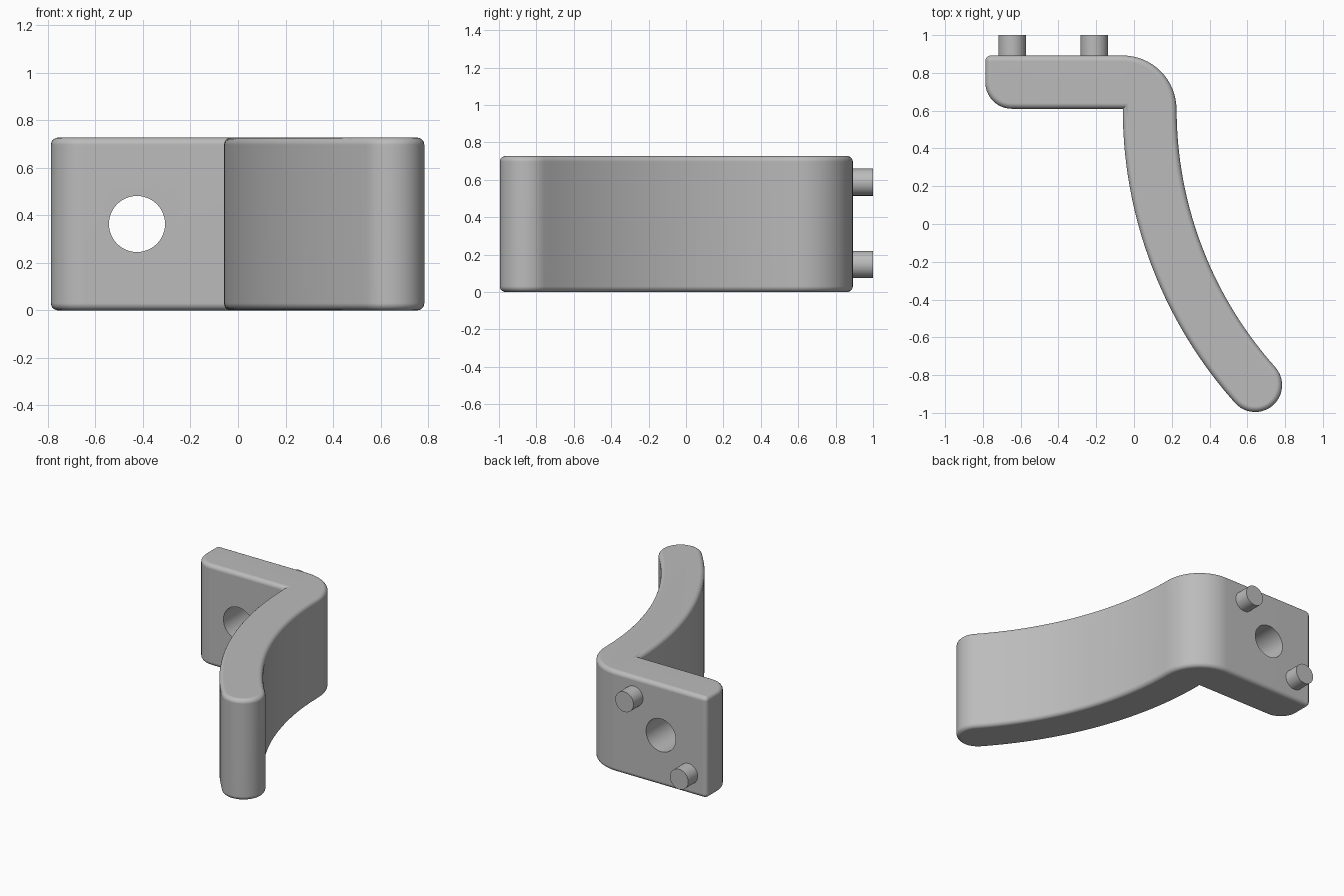
import bpy
import bmesh
from math import sin, cos, radians
from mathutils import Matrix

if "Cube" in bpy.data.objects:
    bpy.data.objects.remove(bpy.data.objects["Cube"], do_unlink=True)

HEIGHT = 0.727
HALF = 0.1425      # half the thickness of plate and arm
ARM_X, ARM_Y, ARM_R = 2.278, 0.61, 2.195
SWEEP = 41.8       # angle covered by the curved arm

grey = bpy.data.materials.new("plain grey")
grey.use_nodes = True
grey.diffuse_color = (0.5, 0.5, 0.5, 1)
grey.node_tree.nodes["Principled BSDF"].inputs["Base Color"].default_value = (0.5, 0.5, 0.5, 1)


def arc(cx, cy, r, start, end, steps):
    angles = [radians(start + (end - start) * i / steps) for i in range(steps + 1)]
    return [(cx + r * cos(a), cy + r * sin(a)) for a in angles]


def finish(bm, name):
    bmesh.ops.recalc_face_normals(bm, faces=bm.faces)
    mesh = bpy.data.meshes.new(name)
    bm.to_mesh(mesh)
    bm.free()
    mesh.materials.append(grey)
    obj = bpy.data.objects.new(name, mesh)
    bpy.context.collection.objects.link(obj)
    return obj


def activate(obj):
    bpy.ops.object.select_all(action="DESELECT")
    obj.select_set(True)
    bpy.context.view_layer.objects.active = obj


def rod(name, x, z, radius, y0, y1):
    bm = bmesh.new()
    place = Matrix.Translation((x, (y0 + y1) / 2, z)) @ Matrix.Rotation(radians(90), 4, "X")
    bmesh.ops.create_cone(bm, cap_ends=True, segments=48, radius1=radius,
                          radius2=radius, depth=y1 - y0, matrix=place)
    return finish(bm, name)


# Outline of the mounting plate and curved arm, seen from above
tip = radians(180 + SWEEP)
tip_x, tip_y = ARM_X + ARM_R * cos(tip), ARM_Y + ARM_R * sin(tip)
outline = arc(-0.757, 0.862, 0.03, 180, 90, 5)
outline += arc(-0.06, 0.607, 0.285, 90, 0, 16)
outline += arc(ARM_X, ARM_Y, ARM_R - HALF, 180.3, 180 + SWEEP, 28)
outline += arc(tip_x, tip_y, HALF, SWEEP, SWEEP - 180, 20)[1:-1]
outline += arc(ARM_X, ARM_Y, ARM_R + HALF, 180 + SWEEP, 180, 28)
outline += arc(-0.647, 0.75, 0.14, 270, 180, 10)

# Hook body: extruded outline with rounded top and bottom rims
bm = bmesh.new()
base = bm.faces.new([bm.verts.new((x, y, 0)) for x, y in outline])
grown = bmesh.ops.extrude_face_region(bm, geom=[base], use_keep_orig=True)
bmesh.ops.translate(bm, vec=(0, 0, HEIGHT),
                    verts=[v for v in grown["geom"] if isinstance(v, bmesh.types.BMVert)])
bmesh.ops.recalc_face_normals(bm, faces=bm.faces)
rims = [e for e in bm.edges if abs(e.verts[0].co.z - e.verts[1].co.z) < 0.01]
bmesh.ops.bevel(bm, geom=rims, offset=0.03, segments=5, profile=0.5, affect="EDGES")
body = finish(bm, "hook_body")

# Screw hole through the plate
cutter = rod("screw_hole_cutter", -0.425, HEIGHT / 2, 0.118, 0.4, 1.1)
cutter.hide_render = True
cut = body.modifiers.new("screw hole", "BOOLEAN")
cut.operation = "DIFFERENCE"
cut.solver = "EXACT"
cut.object = cutter
activate(body)
bpy.ops.object.modifier_apply(modifier=cut.name)
bpy.data.objects.remove(cutter, do_unlink=True)

# Locating pegs, set diagonally on the back of the plate
pegs = [rod("upper_peg", -0.21, 0.587, 0.0725, 0.87, 1.0),
        rod("lower_peg", -0.645, 0.147, 0.0725, 0.87, 1.0)]

for obj in [body] + pegs:
    activate(obj)
    bpy.ops.object.shade_smooth_by_angle(angle=radians(35))
    weighted = obj.modifiers.new("even shading", "WEIGHTED_NORMAL")
    weighted.keep_sharp = True
